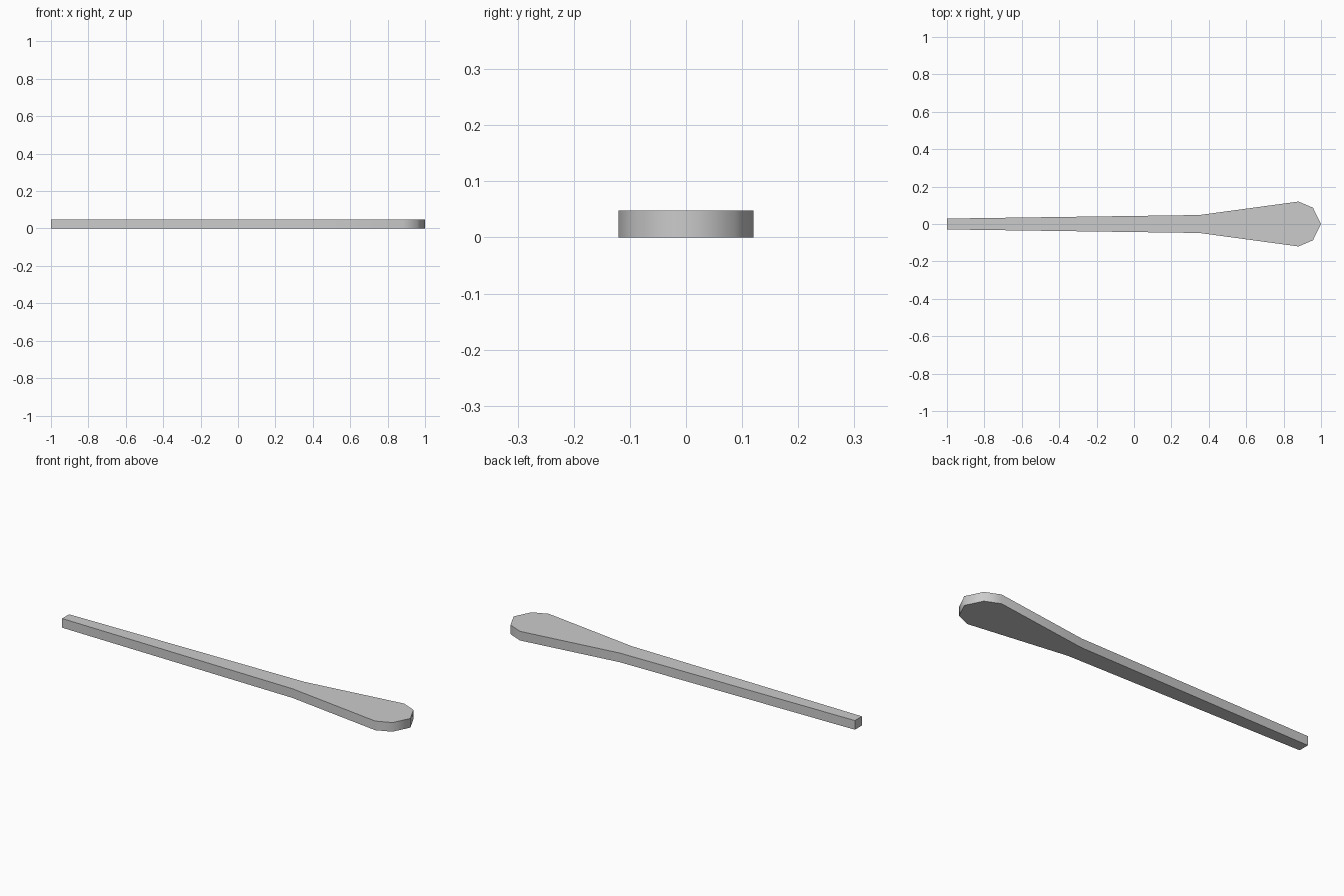
import bpy, bmesh, math

cube = bpy.data.objects.get("Cube")
if cube:
    bpy.data.objects.remove(cube, do_unlink=True)

THICKNESS = 0.048

# Plain grey material
grey = bpy.data.materials.new("plain_grey")
grey.use_nodes = True
colour = (0.6, 0.6, 0.6, 1)
grey.diffuse_color = colour
grey.node_tree.nodes["Principled BSDF"].inputs["Base Color"].default_value = colour

# Half outline from the thin handle end to the rounded tip, mirrored across y
half = [(-1, 0.029), (0.35, 0.048), (0.88, 0.12), (0.957, 0.087)]
outline = [(x, -y) for x, y in half] + [(1, 0)] + half[::-1]

# Flat paddle: outline extruded upward
bm = bmesh.new()
base = bm.faces.new([bm.verts.new((x, y, 0)) for x, y in outline])
top = bmesh.ops.extrude_face_region(bm, geom=[base], use_keep_orig=True)["geom"]
bmesh.ops.translate(bm, vec=(0, 0, THICKNESS),
                    verts=[v for v in top if isinstance(v, bmesh.types.BMVert)])
bmesh.ops.recalc_face_normals(bm, faces=bm.faces)
mesh = bpy.data.meshes.new("paddle_stick")
bm.to_mesh(mesh)
bm.free()
mesh.materials.append(grey)
paddle = bpy.data.objects.new("paddle_stick", mesh)
bpy.context.collection.objects.link(paddle)

# Soft tip, crisp top and bottom edges
bpy.ops.object.select_all(action="DESELECT")
paddle.select_set(True)
bpy.context.view_layer.objects.active = paddle
bpy.ops.object.shade_smooth_by_angle(angle=math.radians(60))
